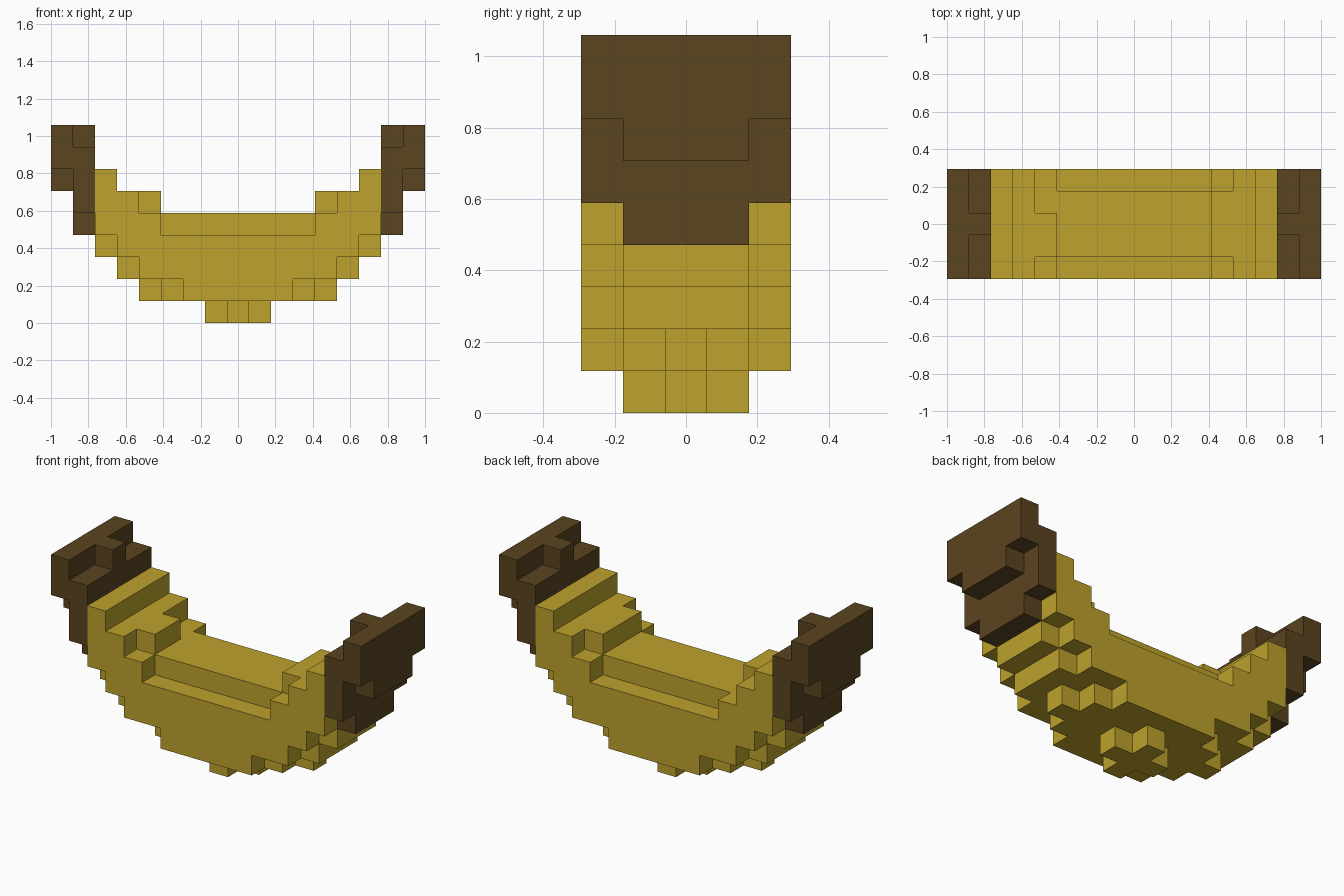
import bpy, bmesh
from mathutils import Vector

cube = bpy.data.objects.get("Cube")
if cube:
    bpy.data.objects.remove(cube, do_unlink=True)

NX, NY = 17, 5           # block grid size
S = 2.0 / NX             # block edge length


def material(name, rgb):
    m = bpy.data.materials.new(name)
    m.use_nodes = True
    color = (*rgb, 1.0)
    m.diffuse_color = color
    bsdf = next(n for n in m.node_tree.nodes if n.type == 'BSDF_PRINCIPLED')
    bsdf.inputs["Base Color"].default_value = color
    bsdf.inputs["Roughness"].default_value = 0.9
    return m


yellow = material("peel yellow", (0.508, 0.362, 0.026))
brown = material("tip brown", (0.105, 0.058, 0.0144))


def box(xs, ys, zs):
    """Blocks inside inclusive index ranges."""
    return {(x, y, z) for x in range(xs[0], xs[1] + 1)
            for y in range(ys[0], ys[1] + 1)
            for z in range(zs[0], zs[1] + 1)}


def mirror(blocks):
    return {(NX - 1 - x, y, z) for x, y, z in blocks}


ALL, INNER, MID = (0, 4), (1, 3), (2, 2)

# Tip: upright end plate, stepped inward and downward
tip = (box((0, 0), ALL, (7, 8)) | box((0, 0), INNER, (6, 6))
       | box((1, 1), ALL, (5, 7)) | box((1, 1), INNER, (4, 4))
       | box((1, 1), MID, (8, 8)))

# Rising end of the peel, one step per column
rise = (box((2, 2), ALL, (4, 6)) | box((2, 2), INNER, (3, 3))
        | box((3, 3), ALL, (3, 5)) | box((3, 3), INNER, (2, 2))
        | box((4, 4), ALL, (2, 4)) | box((4, 4), INNER, (5, 5))
        | box((4, 4), MID, (1, 1))
        | box((5, 5), ALL, (2, 3)) | box((5, 5), INNER, (1, 1)))

# Middle of the peel: belly, raised ridge and cross-shaped foot
peel = (rise | mirror(rise)
        | box((6, 10), ALL, (1, 3)) | box((5, 11), INNER, (4, 4))
        | box((7, 9), MID, (0, 0)) | box((8, 8), INNER, (0, 0)))
peel.discard((4, 3, 5))   # one missing block on the inner step

parts = {"peel": (peel, yellow), "right_tip": (tip, brown),
         "left_tip": (mirror(tip), brown)}
solid = set().union(*(blocks for blocks, _ in parts.values()))


def build(name, blocks, mat):
    """Make a mesh from the exposed sides of the blocks."""
    bm = bmesh.new()
    for b in sorted(blocks):
        for axis in range(3):
            for sign in (-1, 1):
                n = [0, 0, 0]
                n[axis] = sign
                if tuple(p + q for p, q in zip(b, n)) in solid:
                    continue
                u, v, w = Vector(), Vector(), Vector(n) * 0.5
                u[(axis + 1) % 3] = v[(axis + 2) % 3] = 0.5
                if sign < 0:
                    u, v = v, u
                c = Vector((b[0] + 0.5 - NX / 2, b[1] + 0.5 - NY / 2, b[2] + 0.5)) + w
                bm.faces.new([bm.verts.new((c + d) * S)
                              for d in (-u - v, u - v, u + v, v - u)])
    bmesh.ops.remove_doubles(bm, verts=bm.verts[:], dist=S * 0.01)
    mesh = bpy.data.meshes.new(name)
    bm.to_mesh(mesh)
    bm.free()
    mesh.materials.append(mat)
    bpy.context.scene.collection.objects.link(bpy.data.objects.new(name, mesh))


for name, (blocks, mat) in parts.items():
    build(name, blocks, mat)
